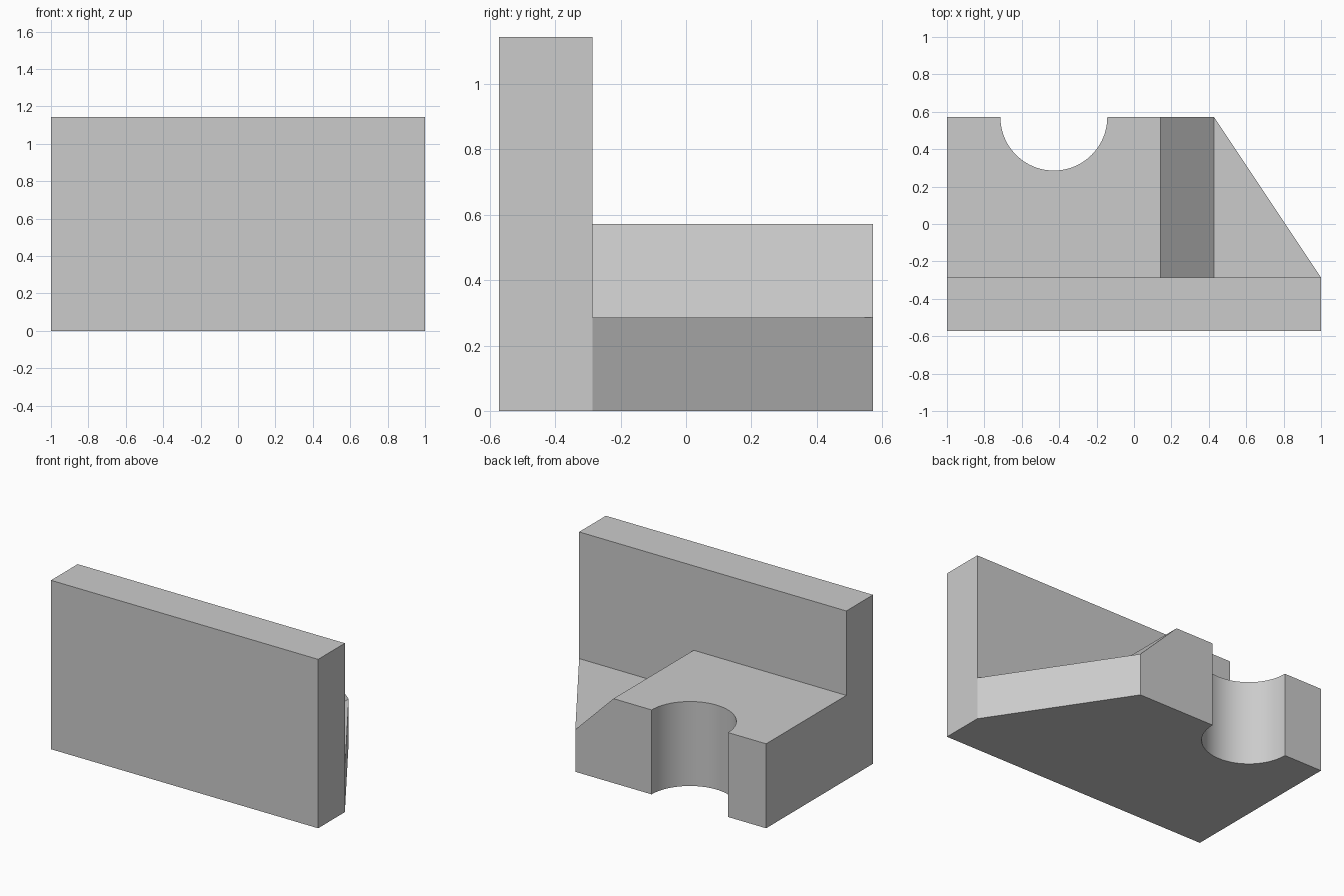
import bpy
import bmesh
import math
from mathutils import Vector

cube = bpy.data.objects.get("Cube")
if cube:
    bpy.data.objects.remove(cube, do_unlink=True)

U = 1 / 7  # design module

grey = bpy.data.materials.new("plain_grey")
grey.use_nodes = True
grey.diffuse_color = (0.6, 0.6, 0.6, 1)
grey.node_tree.nodes["Principled BSDF"].inputs["Base Color"].default_value = grey.diffuse_color


def prism(name, points, sweep):
    """Extrude a closed outline (in modules) along the sweep vector."""
    bm = bmesh.new()
    face = bm.faces.new([bm.verts.new(Vector(p) * U) for p in points])
    swept = bmesh.ops.extrude_face_region(bm, geom=[face])["geom"]
    moved = [v for v in swept if isinstance(v, bmesh.types.BMVert)]
    bmesh.ops.translate(bm, verts=moved, vec=Vector(sweep) * U)
    bmesh.ops.recalc_face_normals(bm, faces=bm.faces)
    mesh = bpy.data.meshes.new(name)
    bm.to_mesh(mesh)
    bm.free()
    mesh.materials.append(grey)
    obj = bpy.data.objects.new(name, mesh)
    bpy.context.collection.objects.link(obj)
    return obj


def combine(target, tool, operation):
    mod = target.modifiers.new(operation.lower(), "BOOLEAN")
    mod.operation, mod.object, mod.solver = operation, tool, "EXACT"
    bpy.context.view_layer.objects.active = target
    bpy.ops.object.modifier_apply(modifier=mod.name)
    bpy.data.objects.remove(tool, do_unlink=True)


# Base: plan outline with a half-round notch and a diagonal end
STEPS = 48
arc = [(-3 + 2 * math.cos(a), 4 + 2 * math.sin(a), 0)
       for a in (math.pi * (1 + i / STEPS) for i in range(STEPS + 1))]
outline = [(-7, -3, 0), (-7, 4, 0)] + arc + [(3, 4, 0), (7, -2, 0), (7, -3, 0)]
bracket = prism("notched_bracket", outline, (0, 0, 4))

# Sloped step down to the low diagonal end
step = prism("step_cutter", [(0, -5, 5), (3, -5, 2), (9, -5, 2), (9, -5, 5)], (0, 11, 0))
combine(bracket, step, "DIFFERENCE")

# Upright wall along the front
wall = prism("upright_wall", [(-7, -4, 0), (7, -4, 0), (7, -2, 0), (-7, -2, 0)], (0, 0, 8))
combine(bracket, wall, "UNION")

# Smooth notch, crisp edges elsewhere
bpy.ops.object.select_all(action="DESELECT")
bracket.select_set(True)
bpy.context.view_layer.objects.active = bracket
bpy.ops.object.shade_smooth_by_angle(angle=math.radians(30))
